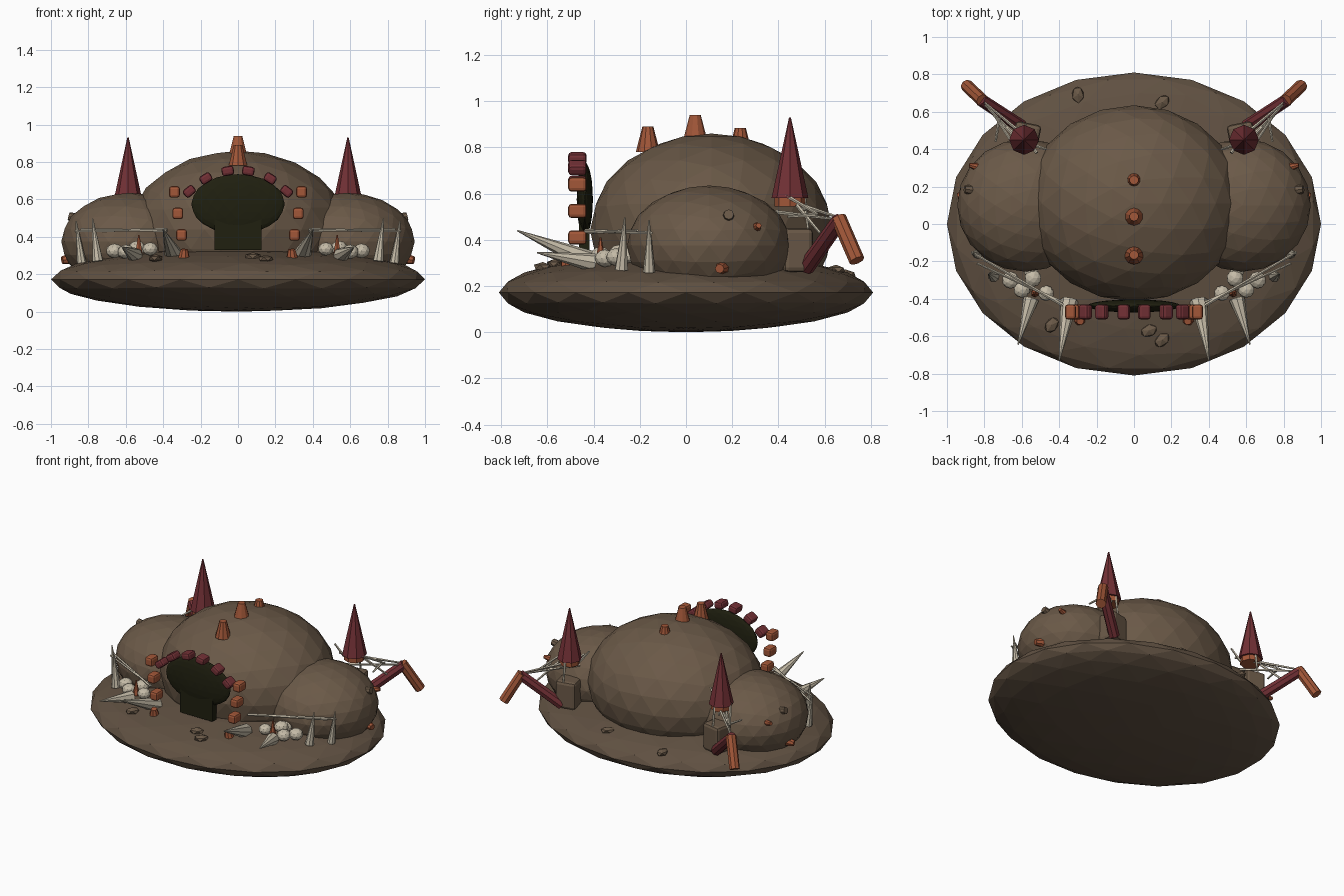
import bpy, bmesh, math
from mathutils import Vector, Matrix


def mat(name, r, g, b):
    m = bpy.data.materials.new(name)
    m.diffuse_color = (r, g, b, 1)
    return m


EARTH = mat("earth brown", 0.145, 0.100, 0.064)
MUD = mat("mud brown", 0.118, 0.082, 0.054)
MAROON = mat("maroon", 0.17, 0.030, 0.036)
ORANGE = mat("burnt orange", 0.36, 0.095, 0.040)
BONE = mat("bone", 0.56, 0.50, 0.39)
DARK = mat("cave dark", 0.014, 0.014, 0.005)


def finish(name, bm, material):
    me = bpy.data.meshes.new(name)
    bm.to_mesh(me)
    bm.free()
    me.materials.append(material)
    ob = bpy.data.objects.new(name, me)
    bpy.context.collection.objects.link(ob)
    return ob


def blob(name, c, r, material, sub=3, rz=0.0):
    bm = bmesh.new()
    bmesh.ops.create_icosphere(bm, subdivisions=sub, radius=1)
    m = Matrix.Translation(c) @ Matrix.Rotation(rz, 4, 'Z') @ Matrix.Diagonal((*r, 1))
    bmesh.ops.transform(bm, matrix=m, verts=bm.verts)
    return finish(name, bm, material)


def rod(name, a, b, r1, r2, material, sides=8):
    # tapered cylinder from point a to point b
    a, b = Vector(a), Vector(b)
    d = b - a
    bm = bmesh.new()
    bmesh.ops.create_cone(bm, cap_ends=True, segments=sides, radius1=r1,
                          radius2=r2, depth=d.length)
    m = Matrix.Translation((a + b) / 2) @ d.to_track_quat('Z', 'Y').to_matrix().to_4x4()
    bmesh.ops.transform(bm, matrix=m, verts=bm.verts)
    return finish(name, bm, material)


def block(name, c, size, material, rot=None, bevel=0.015):
    bm = bmesh.new()
    bmesh.ops.create_cube(bm, size=1)
    bmesh.ops.transform(bm, matrix=Matrix.Diagonal((*size, 1)), verts=bm.verts)
    if bevel:
        bmesh.ops.bevel(bm, geom=bm.edges[:], offset=bevel, segments=2,
                        profile=0.5, affect='EDGES')
    m = Matrix.Translation(c) @ (rot or Matrix())
    bmesh.ops.transform(bm, matrix=m, verts=bm.verts)
    return finish(name, bm, material)


# ground mound and main dome
blob("ground_mound", (0, 0, 0.172), (1.0, 0.81, 0.172), MUD)
blob("main_dome", (0, 0.11, 0.44), (0.58, 0.525, 0.42), EARTH)

# cave mouth
blob("mouth_opening", (0, -0.438, 0.575), (0.25, 0.035, 0.16), DARK)
block("mouth_passage", (0, -0.44, 0.415), (0.25, 0.045, 0.17), DARK, bevel=0)

# horn studs along the dome crest
for y, z0, z1, r in ((-0.165, 0.78, 0.89, 0.052), (0.04, 0.84, 0.94, 0.05),
                     (0.235, 0.80, 0.885, 0.045)):
    rod("crest_horn", (0, y, z0), (0, y, z1), r, 0.024, ORANGE, 10)

# loose flat stones on the mound
for x, y, z in ((0.15, 0.65, 0.27), (0.15, -0.62, 0.282), (-0.44, -0.54, 0.285),
                (0.08, -0.57, 0.295), (-0.30, 0.69, 0.25)):
    blob("flat_stone", (x, y, z), (0.05, 0.035, 0.022), EARTH, 1, x * 5)

for s in (-1, 1):
    def P(x, y, z):
        return (s * x, y, z)

    # side lobe with studs
    blob("side_lobe", P(0.58, 0.10, 0.375), (0.365, 0.355, 0.26), EARTH, 3)
    rod("lobe_stud", P(0.85, 0.17, 0.29), P(0.94, 0.145, 0.275), 0.04, 0.02, ORANGE)
    rod("lobe_stud", P(0.82, 0.30, 0.45), P(0.88, 0.315, 0.462), 0.025, 0.012, ORANGE)
    rod("lobe_pebble", P(0.83, 0.18, 0.49), P(0.905, 0.185, 0.51), 0.03, 0.022, EARTH)

    # beads framing the mouth
    for x, z, tilt, m in ((0.302, 0.41, 0, ORANGE), (0.322, 0.525, 0, ORANGE),
                          (0.34, 0.64, 0, ORANGE), (0.26, 0.643, 40, MAROON),
                          (0.172, 0.712, 32, MAROON), (0.055, 0.752, 10, MAROON)):
        w = 0.058 if m is ORANGE else 0.066
        h = 0.062 if m is ORANGE else 0.05
        block("mouth_bead", P(x, -0.47, z), (w, 0.08, h), m,
              Matrix.Rotation(math.radians(tilt * s), 4, 'Y'))
    rod("mouth_foot_stud", P(0.29, -0.51, 0.28), P(0.287, -0.52, 0.333),
        0.034, 0.02, ORANGE)

    # rear spire with orange collar on a stone footing
    rod("spire", P(0.588, 0.45, 0.58), P(0.588, 0.45, 0.93), 0.08, 0.004, MAROON, 8)
    rod("spire_collar", P(0.588, 0.45, 0.545), P(0.588, 0.45, 0.582), 0.066, 0.066, ORANGE, 8)
    block("spire_footing", P(0.575, 0.475, 0.355), (0.14, 0.13, 0.19), EARTH,
          Matrix.Rotation(s * 0.2, 4, 'Z'), 0.02)

    # jointed rear leg
    rod("leg_upper", P(0.60, 0.52, 0.28), P(0.82, 0.665, 0.485), 0.036, 0.034, MAROON)
    rod("leg_lower", P(0.81, 0.66, 0.495), P(0.895, 0.74, 0.31), 0.034, 0.034, ORANGE)

    # thin bone ties from spire to leg
    for a, b in (((0.52, 0.38, 0.60), (0.62, 0.52, 0.53)),
                 ((0.62, 0.50, 0.55), (0.80, 0.65, 0.50)),
                 ((0.55, 0.39, 0.52), (0.80, 0.64, 0.49)),
                 ((0.64, 0.42, 0.60), (0.74, 0.57, 0.51)),
                 ((0.65, 0.48, 0.55), (0.75, 0.58, 0.43)),
                 ((0.58, 0.51, 0.59), (0.58, 0.53, 0.44)),
                 ((0.53, 0.42, 0.56), (0.47, 0.40, 0.64)),
                 ((0.72, 0.57, 0.51), (0.74, 0.44, 0.50))):
        rod("bone_tie", P(*a), P(*b), 0.009, 0.006, BONE, 5)

    # upright bone spikes and rails at the front corner
    rod("bone_spike", P(0.836, -0.16, 0.26), P(0.866, -0.16, 0.485), 0.026, 0.003, BONE)
    rod("bone_spike", P(0.75, -0.28, 0.27), P(0.777, -0.265, 0.497), 0.030, 0.003, BONE)
    rod("bone_rail", P(0.38, -0.435, 0.438), P(0.87, -0.15, 0.43), 0.009, 0.007, BONE, 5)
    rod("bone_rail", P(0.38, -0.42, 0.432), P(0.84, -0.21, 0.44), 0.008, 0.006, BONE, 5)

    # forward tusks
    rod("tusk", P(0.345, -0.41, 0.305), P(0.40, -0.73, 0.44), 0.048, 0.003, BONE, 8)
    rod("tusk", P(0.55, -0.40, 0.30), P(0.62, -0.645, 0.345), 0.042, 0.003, BONE, 8)

    # bone pile with a small orange spike
    for x, y, z, r in ((0.47, -0.37, 0.335, 0.042), (0.54, -0.29, 0.34, 0.046),
                       (0.60, -0.35, 0.32, 0.045), (0.66, -0.30, 0.325, 0.046),
                       (0.55, -0.25, 0.33, 0.04)):
        blob("bone_pile", P(x, y, z), (r, r, r * 0.85), BONE, 2)
    rod("pile_spike", P(0.53, -0.37, 0.31), P(0.53, -0.37, 0.41), 0.022, 0.004, ORANGE, 6)
